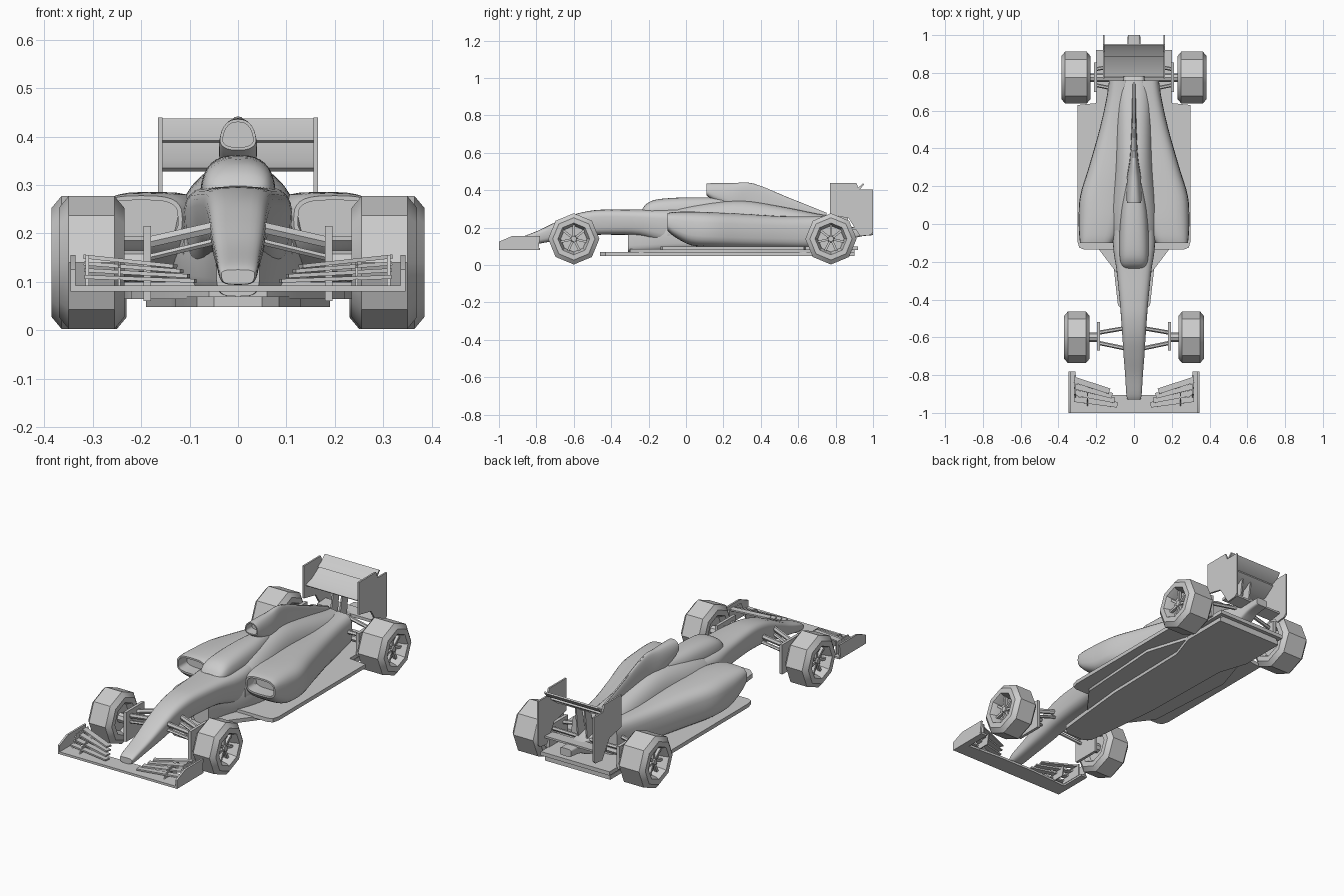
import bpy, bmesh, math
from mathutils import Vector, Matrix

cube = bpy.data.objects.get("Cube")
if cube:
    bpy.data.objects.remove(cube, do_unlink=True)

grey = bpy.data.materials.new("plain grey")
grey.use_nodes = True
grey.diffuse_color = (0.6, 0.6, 0.6, 1)
grey.node_tree.nodes["Principled BSDF"].inputs["Base Color"].default_value = (0.6, 0.6, 0.6, 1)


def finish(name, bm, mirror=False, angle=35):
    """Turn a bmesh into an object, optionally mirrored across the centre line."""
    bmesh.ops.recalc_face_normals(bm, faces=bm.faces)
    mesh = bpy.data.meshes.new(name)
    bm.to_mesh(mesh)
    bm.free()
    mesh.materials.append(grey)
    obj = bpy.data.objects.new(name, mesh)
    bpy.context.collection.objects.link(obj)
    bpy.ops.object.select_all(action='DESELECT')
    obj.select_set(True)
    bpy.context.view_layer.objects.active = obj
    bpy.ops.object.shade_smooth_by_angle(angle=math.radians(angle))
    if mirror:
        obj.modifiers.new("mirror", 'MIRROR').use_mirror_merge = False
    return obj


def smooth_stations(stations, steps=4):
    """Spline through the stations of a loft."""
    pts = [Vector(s) for s in stations]
    pts = [pts[0]] + pts + [pts[-1]]
    out = []
    for a, b, c, d in zip(pts, pts[1:], pts[2:], pts[3:]):
        for i in range(steps):
            t = i / steps
            out.append(b + (c - a) * (t / 2) + (a * 2 - b * 5 + c * 4 - d) * (t * t / 2)
                       + (b * 3 - a - c * 3 + d) * (t ** 3 / 2))
    return out + [pts[-1]]


def loft(name, stations, power=3, taper=0, mouth=0, rim=.01, mirror=False, count=28):
    """Rounded-box sections (y, centre x, half width, bottom, top) joined into a skin."""
    bm = bmesh.new()
    rings = []
    for y, cx, hw, low, high in smooth_stations(stations):
        ring = []
        for i in range(count):
            a = math.tau * i / count
            c, s = math.cos(a), math.sin(a)
            u = math.copysign(abs(c) ** (2 / power), c)
            v = math.copysign(abs(s) ** (2 / power), s)
            x = cx + hw * u * (1 + taper * v)
            ring.append(bm.verts.new((x, y, (low + high) / 2 + v * (high - low) / 2)))
        rings.append(ring)
    for r, q in zip(rings, rings[1:]):
        for i in range(count):
            j = (i + 1) % count
            bm.faces.new((r[i], r[j], q[j], q[i]))
    front = bm.faces.new(rings[0])
    bm.faces.new(rings[-1])
    if mouth:
        bm.normal_update()
        bmesh.ops.inset_region(bm, faces=[front], thickness=rim)
        hole = bmesh.ops.extrude_face_region(bm, geom=[front])["geom"]
        verts = [g for g in hole if isinstance(g, bmesh.types.BMVert)]
        bmesh.ops.translate(bm, verts=verts, vec=(0, mouth, 0))
        bmesh.ops.delete(bm, geom=[front], context='FACES_ONLY')
    return finish(name, bm, mirror)


def prism(name, outline, axis, low, high, mirror=False):
    """Flat outline extruded along x (outline is y, z) or along z (outline is x, y)."""
    bm = bmesh.new()
    put = (lambda p, h: (h, *p)) if axis == 'x' else (lambda p, h: (*p, h))
    a = [bm.verts.new(put(p, low)) for p in outline]
    b = [bm.verts.new(put(p, high)) for p in outline]
    bm.faces.new(a)
    bm.faces.new(b)
    for i in range(len(a)):
        j = (i + 1) % len(a)
        bm.faces.new((a[i], a[j], b[j], b[i]))
    return finish(name, bm, mirror)


def both_sides(half):
    return half + [(-x, y) for x, y in reversed(half)]


def box(name, low, high, mirror=False):
    (x, y, z), (X, Y, Z) = low, high
    return prism(name, [(x, y), (X, y), (X, Y), (x, Y)], 'z', z, Z, mirror)


def bar(name, start, end, chord, thick, sides=4, mirror=True):
    """Strut or blade between two points, chord running along y."""
    a, b = Vector(start), Vector(end)
    side = Vector((0, 1, 0))
    side = (side - (b - a) * side.dot(b - a) / (b - a).length_squared).normalized()
    up = (b - a).cross(side).normalized()
    bm = bmesh.new()
    turn = math.pi / 4 if sides == 4 else 0
    grow = math.sqrt(.5) if sides == 4 else .5
    ends = []
    for p in (a, b):
        ends.append([bm.verts.new(p + side * chord * grow * math.cos(t) + up * thick * grow * math.sin(t))
                     for t in (math.tau * i / sides + turn for i in range(sides))])
        bm.faces.new(ends[-1])
    for i in range(sides):
        j = (i + 1) % sides
        bm.faces.new((ends[0][i], ends[0][j], ends[1][j], ends[1][i]))
    return finish(name, bm, mirror)


def wheel(name, y, inner, outer, radius=.137, sides=8):
    """Faceted tyre with a dished rim, hub and spokes."""
    z = .14
    profile = [(inner + .03, .02), (inner + .03, .07), (inner, .085), (inner, radius - .024),
               (inner + .02, radius), (outer - .02, radius), (outer, radius - .024),
               (outer, .085), (outer - .015, .078), (outer - .05, .07), (outer - .05, .02)]
    bm = bmesh.new()
    rings = [[bm.verts.new((x, y + r * math.cos(math.tau * i / sides), z + r * math.sin(math.tau * i / sides)))
              for i in range(sides)] for x, r in profile]
    for r, q in zip(rings, rings[1:]):
        for i in range(sides):
            j = (i + 1) % sides
            bm.faces.new((r[i], r[j], q[j], q[i]))
    bm.faces.new(rings[0])
    bm.faces.new(rings[-1])
    finish(name + "_tyre", bm, True, 30)
    bm = bmesh.new()
    for i in range(7):
        turn = Matrix.Rotation(math.tau * i / 7, 4, 'X')
        place = Matrix.Translation((outer - .035, y, z)) @ turn @ Matrix.Translation((0, 0, .042))
        bmesh.ops.create_cube(bm, size=1, matrix=place @ Matrix.Diagonal((.015, .012, .064, 1)))
    hub = Matrix.Translation((outer - .035, y, z)) @ Matrix.Rotation(math.pi / 2, 4, 'Y')
    bmesh.ops.create_cone(bm, cap_ends=True, segments=8, radius1=.02, radius2=.015, depth=.03, matrix=hub)
    finish(name + "_spokes", bm, True)


# Nose and tub
loft("nose_and_tub", [(-.93, 0, .034, .095, .125), (-.9, 0, .04, .095, .142), (-.8, 0, .046, .112, .18),
     (-.7, 0, .054, .13, .228), (-.6, 0, .06, .15, .27), (-.5, 0, .067, .16, .292),
     (-.4, 0, .075, .162, .297), (-.25, 0, .09, .155, .297), (-.1, 0, .11, .11, .3), (.1, 0, .1, .1, .31)],
     power=3.5, taper=.08)
loft("keel", [(-.31, 0, .045, .07, .2), (-.2, 0, .07, .07, .22), (-.05, 0, .13, .07, .24), (.1, 0, .16, .07, .24)], 4)

# Cockpit canopy, engine cover and air intake
loft("cockpit_canopy", [(-.235, 0, .05, .27, .298), (-.21, 0, .066, .27, .328), (-.16, 0, .074, .26, .35),
     (-.05, 0, .075, .25, .36), (.08, 0, .068, .25, .362), (.2, 0, .05, .25, .36)], power=2.8, taper=-.15)
loft("engine_cover", [(-.1, 0, .112, .1, .295), (-.03, 0, .13, .1, .315), (.1, 0, .125, .1, .335),
     (.3, 0, .105, .1, .345), (.5, 0, .1, .1, .315), (.7, 0, .1, .1, .275), (.76, 0, .09, .11, .265)],
     power=2.6, taper=-.12)
loft("air_intake", [(.11, 0, .036, .372, .436), (.15, 0, .038, .345, .438), (.25, 0, .035, .3, .438),
     (.36, 0, .02, .28, .436), (.55, 0, .012, .26, .36), (.75, 0, .009, .2, .277)],
     power=2.5, taper=-.2, mouth=.05, rim=.006)
prism("spine_fin", [(.2, .43), (.36, .437), (.75, .28), (.75, .2), (.2, .3)], 'x', -.004, .004)

# Sidepods with recessed inlets
loft("sidepod", [(-.1, .2, .085, .185, .278), (-.06, .19, .1, .15, .284), (.03, .175, .118, .105, .286),
     (.15, .16, .125, .095, .282), (.3, .125, .115, .09, .275), (.5, .095, .088, .09, .262),
     (.66, .075, .072, .09, .26), (.76, .07, .062, .1, .262)],
     power=3.2, taper=-.02, mouth=.07, rim=.009, mirror=True)

# Floor, plank and diffuser
prism("floor", both_sides([(.265, -.135), (.29, -.125), (.3, -.09), (.3, .63), (.2, .64), (.2, .92)]), 'z', .08, .1)
prism("plank", both_sides([(.05, -.46), (.085, -.43), (.1, -.3), (.13, 0), (.14, .5), (.19, .65), (.19, .9)]),
      'z', .048, .07)
prism("floor_core", both_sides([(.06, -.3), (.22, -.09), (.25, .4), (.18, .62), (.18, .9)]), 'z', .065, .085)

# Wheels
wheel("front_wheel", -.6, .235, .37)
wheel("rear_wheel", .775, .23, .385)

# Front suspension
box("front_upright", (.18, -.67, .06), (.195, -.52, .215), True)
bar("front_axle", (.18, -.6, .14), (.27, -.6, .14), .05, .05, 8)
for label, inner, outer in (("rear", -.55, -.575), ("front", -.66, -.63)):
    bar("front_arm_" + label, (.04, inner, .215), (.185, outer, .182), .022, .026, 6)
    bar("front_lower_arm_" + label, (.04, inner, .185), (.185, outer, .15), .02, .015, 6)

# Rear suspension and gearbox
box("rear_upright", (.195, .7, .09), (.212, .855, .21), True)
bar("rear_axle", (.05, .775, .14), (.27, .775, .14), .045, .04, 8)
for label, inner, outer in (("front", .7, .735), ("rear", .85, .82)):
    bar("rear_arm_" + label, (.03, inner, .2), (.2, outer, .185), .02, .02, 6)
loft("gearbox", [(.74, 0, .06, .1, .24), (.85, 0, .045, .12, .21), (.92, 0, .035, .15, .2), (1, 0, .033, .16, .2)], 5)

# Rear wing
prism("rear_endplate", [(.77, .44), (.91, .44), (.925, .405), (1, .405), (1, .175), (.985, .16), (.93, .155),
      (.87, .25), (.77, .27)], 'x', .156, .165, True)
prism("rear_main_plane", [(.782, .335), (.79, .328), (.84, .335), (.9, .378), (.895, .388), (.835, .35)], 'x', -.158, .158)
prism("rear_flap", [(.885, .392), (.895, .388), (.93, .405), (.953, .432), (.946, .437), (.92, .413)], 'x', -.158, .158)
prism("rear_beam", [(.88, .185), (.95, .195), (.95, .205), (.88, .2)], 'x', -.158, .158)
prism("rear_wing_pillar", [(.8, .2), (.86, .2), (.88, .36), (.83, .34)], 'x', .022, .03, True)

# Front wing with stacked blades
prism("front_wing_plane", both_sides([(.345, -1), (.345, -.92), (.1, -.905)]), 'z', .08, .092)
prism("front_endplate", [(-1, .08), (-.79, .08), (-.78, .155), (-.93, .155), (-1, .125)], 'x', .336, .346, True)
box("front_endplate_foot", (.31, -.95, .08), (.345, -.78, .09), True)
prism("front_fin", [(-.93, .09), (-.8, .09), (-.8, .155), (-.9, .155)], 'x', .308, .315, True)
prism("blade_divider", [(-.97, .085), (-.85, .085), (-.84, .14), (-.93, .13)], 'x', .243, .248, True)
for k in range(4):
    bar(f"front_blade_{k + 1}", (.315, -.825 - .034 * k, .152 - .014 * k),
        (.13 - .014 * k, -.885 - .024 * k, .132 - .01 * k), .03, .008)
